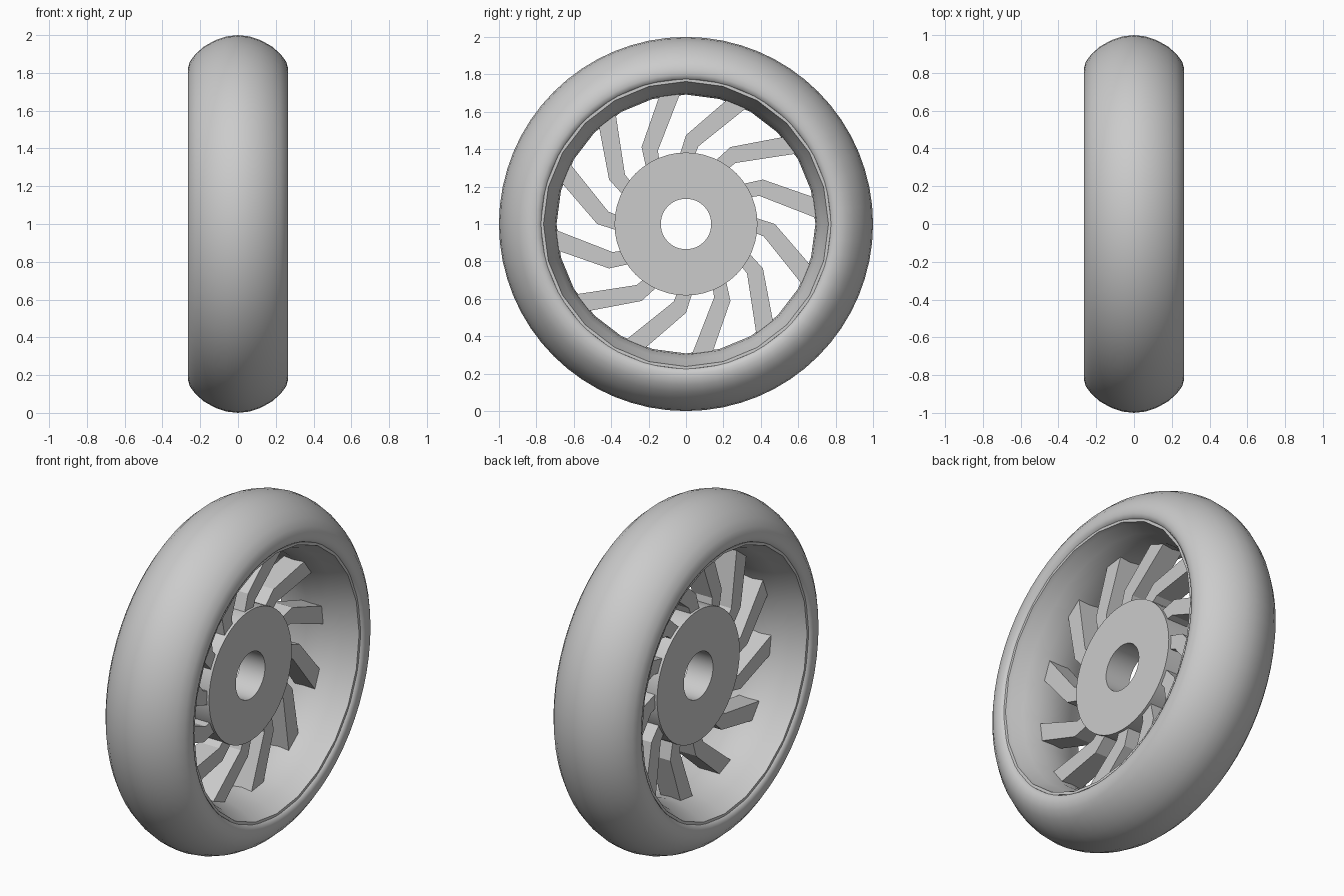
import bpy, bmesh, math

if "Cube" in bpy.data.objects:
    bpy.data.objects.remove(bpy.data.objects["Cube"])

CZ = 1.0  # wheel centre height; the axle runs along x


def add_object(name, bm, smooth=None):
    bmesh.ops.recalc_face_normals(bm, faces=bm.faces[:])
    mesh = bpy.data.meshes.new(name)
    bm.to_mesh(mesh)
    bm.free()
    ob = bpy.data.objects.new(name, mesh)
    bpy.context.collection.objects.link(ob)
    ob.location.z = CZ
    if smooth:
        bpy.ops.object.select_all(action='DESELECT')
        ob.select_set(True)
        bpy.context.view_layer.objects.active = ob
        bpy.ops.object.shade_smooth_by_angle(angle=math.radians(smooth))
    return ob


def lathe(name, profile, sides, smooth):
    """Revolve a closed (x, radius) profile about the x axis."""
    bm = bmesh.new()
    rings = []
    for i in range(sides):
        a = 2 * math.pi * i / sides
        rings.append([bm.verts.new((x, r * math.cos(a), r * math.sin(a)))
                      for x, r in profile])
    n = len(profile)
    for i in range(sides):
        p, q = rings[i], rings[(i + 1) % sides]
        for j in range(n):
            k = (j + 1) % n
            bm.faces.new((p[j], p[k], q[k], q[j]))
    return add_object(name, bm, smooth)


def mirrored(half):
    """Complete a profile that starts on the x = 0 plane and ends off it."""
    return [(-x, r) for x, r in reversed(half[1:])] + half


# Rounded tyre
tyre = [(0, 1.0), (0.06, 0.993), (0.12, 0.973), (0.18, 0.94), (0.225, 0.90),
        (0.255, 0.86), (0.265, 0.825), (0.265, 0.80), (0.258, 0.78), (0.24, 0.768)]
lathe("tyre", mirrored(tyre), 64, 50)

# Rim band, narrowest in the middle, with a thin lip each side
rim = [(0, 0.692), (0.08, 0.70), (0.16, 0.725), (0.225, 0.755),
       (0.25, 0.762), (0.25, 0.778), (0.22, 0.785)]
lathe("rim", mirrored(rim), 24, 40)

# Hub disc with axle hole
lathe("hub", [(-0.08, 0.135), (0.08, 0.135), (0.08, 0.382), (-0.08, 0.382)], 48, 40)

# Twelve bent spokes
outline = [(0.35, 0.04), (0.475, 0.0), (0.675, -0.232),
           (0.625, -0.328), (0.415, -0.066), (0.35, -0.04)]
bm = bmesh.new()
for s in range(12):
    a = s * math.pi / 6
    c, d = math.cos(a), math.sin(a)
    front, back = [[bm.verts.new((x, y * c - z * d, y * d + z * c))
                    for y, z in outline] for x in (0.065, -0.065)]
    n = len(outline)
    # Each end face is split at the bend
    for v in (front, back):
        bm.faces.new((v[0], v[1], v[4], v[5]))
        bm.faces.new((v[1], v[2], v[3], v[4]))
    for i in range(n):
        j = (i + 1) % n
        bm.faces.new((front[i], front[j], back[j], back[i]))
add_object("spokes", bm)
